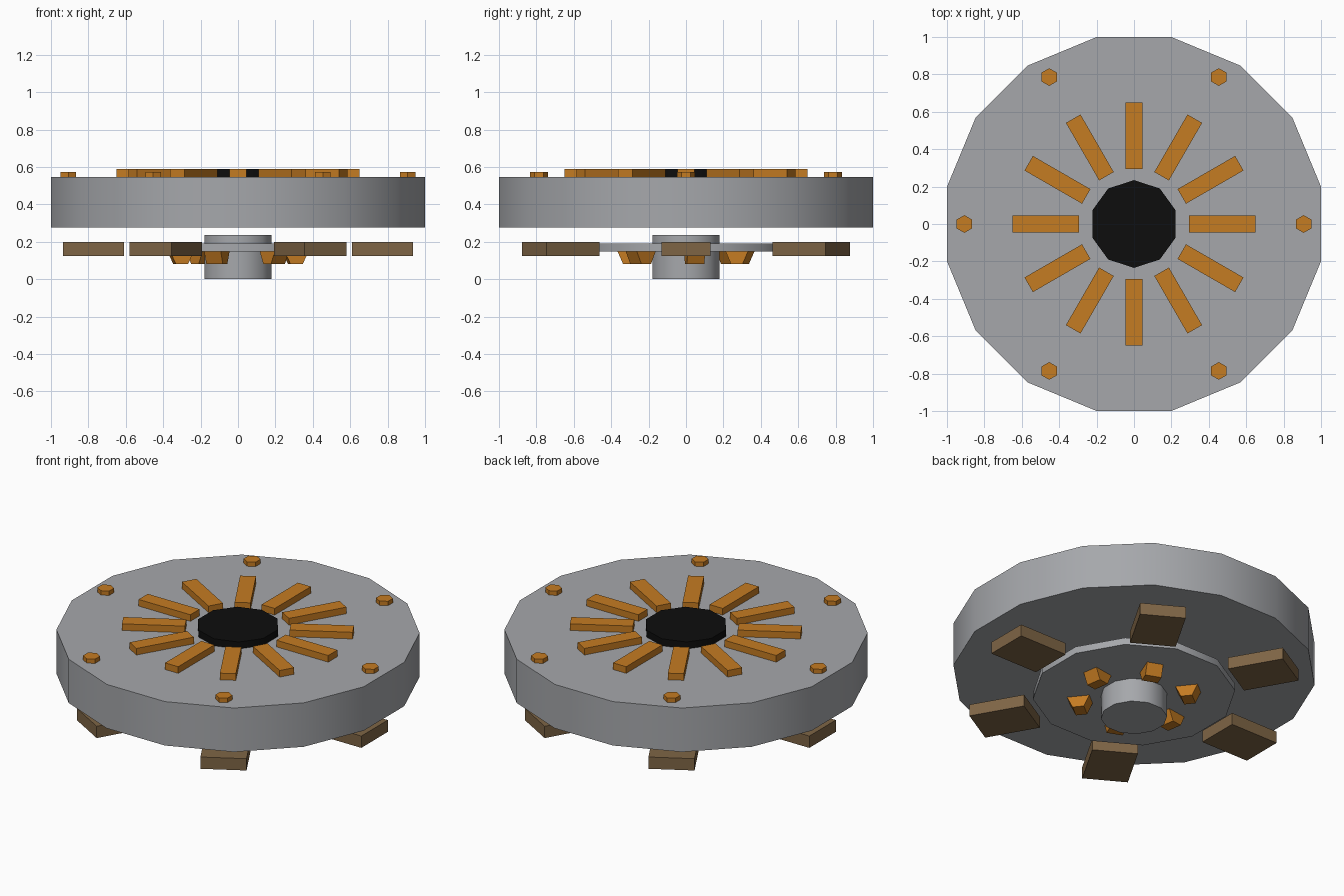
import bpy, bmesh, math
from mathutils import Matrix

cube = bpy.data.objects.get("Cube")
if cube:
    bpy.data.objects.remove(cube, do_unlink=True)


def material(name, rgb):
    m = bpy.data.materials.new(name)
    m.use_nodes = True
    m.diffuse_color = (*rgb, 1)
    m.node_tree.nodes["Principled BSDF"].inputs["Base Color"].default_value = (*rgb, 1)
    return m


STEEL = material("steel grey", (0.38, 0.39, 0.41))
BRASS = material("brass orange", (0.56, 0.2, 0.016))
WOOD = material("wood brown", (0.21, 0.13, 0.06))
BLACK = material("black", (0.004, 0.004, 0.004))


def finish(name, bm, mat, smooth=False):
    me = bpy.data.meshes.new(name)
    bmesh.ops.recalc_face_normals(bm, faces=bm.faces)
    bm.to_mesh(me)
    bm.free()
    me.materials.append(mat)
    ob = bpy.data.objects.new(name, me)
    bpy.context.collection.objects.link(ob)
    if smooth:
        bpy.ops.object.select_all(action="DESELECT")
        ob.select_set(True)
        bpy.context.view_layer.objects.active = ob
        bpy.ops.object.shade_smooth_by_angle(angle=math.radians(50))
    return ob


def prism(name, sides, apothem, z0, z1, mat, at=(0, 0), smooth=True):
    """Upright prism with a flat side facing +x."""
    bm = bmesh.new()
    r = apothem / math.cos(math.pi / sides)
    ring = []
    for i in range(sides):
        a = (i + 0.5) * math.tau / sides
        ring.append(bm.verts.new((at[0] + r * math.cos(a), at[1] + r * math.sin(a), z0)))
    base = bm.faces.new(ring)
    top = bmesh.ops.extrude_face_region(bm, geom=[base])["geom"]
    bmesh.ops.translate(bm, vec=(0, 0, z1 - z0),
                        verts=[v for v in top if isinstance(v, bmesh.types.BMVert)])
    if base not in bm.faces:
        bm.faces.new(ring)
    return finish(name, bm, mat, smooth)


def radial_bar(name, angle, r0, r1, width, z0, z1, mat, taper=1.0):
    """Box pointing outwards; its underside is shortened by taper."""
    bm = bmesh.new()
    bmesh.ops.create_cube(bm, size=1)
    for v in bm.verts:
        if v.co.z < 0:
            v.co.x *= taper
    bmesh.ops.scale(bm, vec=(r1 - r0, width, z1 - z0), verts=bm.verts)
    bmesh.ops.translate(bm, vec=((r0 + r1) / 2, 0, (z0 + z1) / 2), verts=bm.verts)
    bmesh.ops.rotate(bm, matrix=Matrix.Rotation(angle, 3, "Z"), verts=bm.verts)
    return finish(name, bm, mat)


# Main disc, centre cap, lower flange and hub
prism("main_disc", 16, 1.0, 0.275, 0.547, STEEL)
prism("centre_cap", 10, 0.223, 0.54, 0.59, BLACK)
prism("lower_flange", 12, 0.55, 0.147, 0.19, STEEL)
prism("lower_hub", 12, 0.18, 0.0, 0.235, STEEL)

# Radiating slats on top
for i in range(12):
    radial_bar(f"slat_{i + 1}", i * math.tau / 12, 0.295, 0.65, 0.09, 0.54, 0.588, BRASS)

# Rim bolts, wooden blocks and wedge studs, six of each
for i in range(6):
    a = i * math.tau / 6
    prism(f"rim_bolt_{i + 1}", 6, 0.041, 0.54, 0.574, BRASS,
          (0.907 * math.cos(a), 0.907 * math.sin(a)), False)
    radial_bar(f"wood_block_{i + 1}", a, 0.61, 0.936, 0.26, 0.125, 0.198, WOOD)
    radial_bar(f"wedge_stud_{i + 1}", a + 0.15, 0.245, 0.375, 0.095, 0.08, 0.15, BRASS, 0.5)
